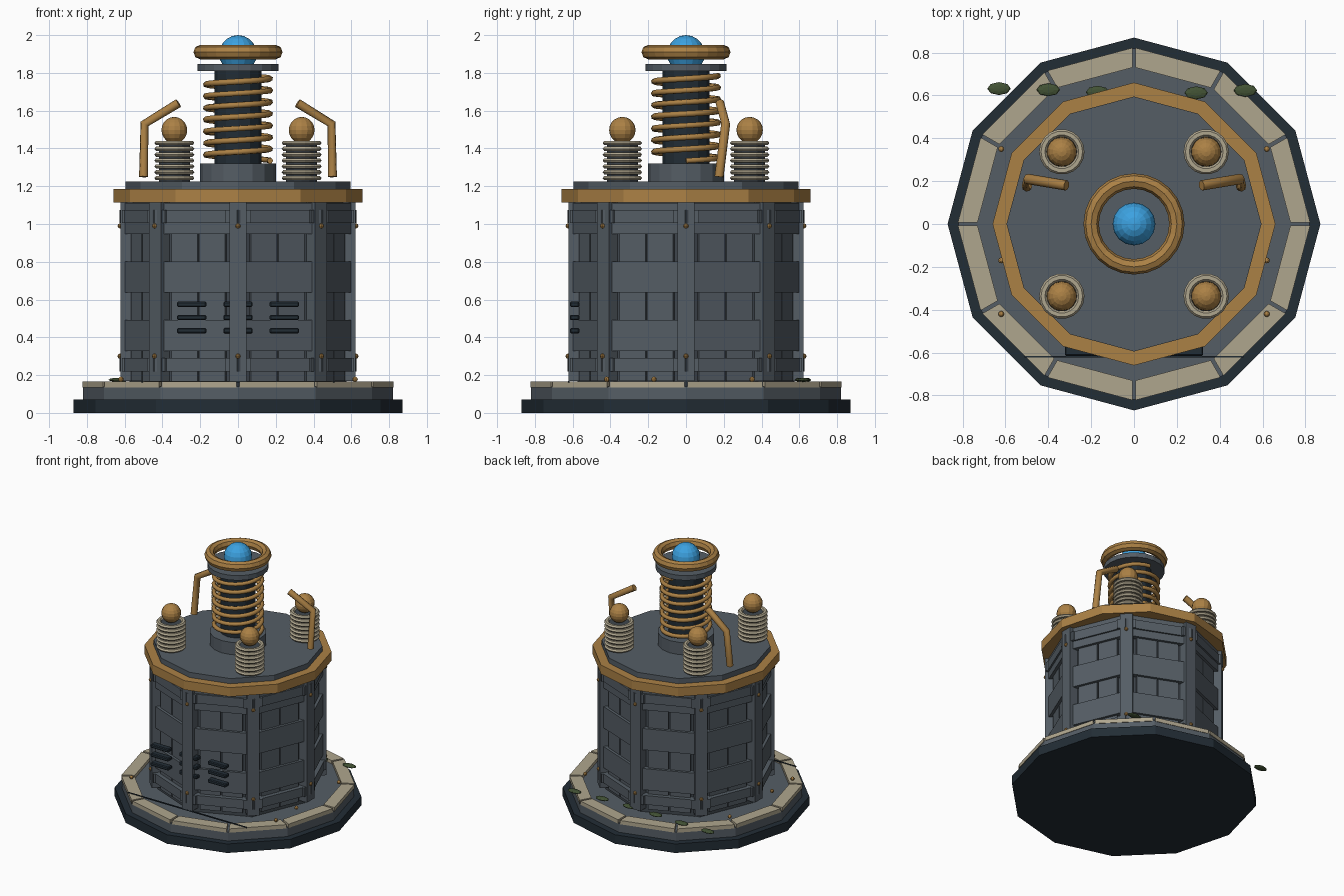
import bpy, bmesh, math
from mathutils import Matrix, Vector

cube = bpy.data.objects.get("Cube")
if cube:
    bpy.data.objects.remove(cube, do_unlink=True)


def material(name, rgb):
    m = bpy.data.materials.new(name)
    m.use_nodes = True
    m.diffuse_color = (*rgb, 1)
    m.node_tree.nodes["Principled BSDF"].inputs["Base Color"].default_value = (*rgb, 1)
    return m


SLATE = material("slate", (0.09, 0.11, 0.13))
DARK_SLATE = material("dark slate", (0.05, 0.062, 0.075))
NAVY = material("dark navy", (0.016, 0.026, 0.036))
BRASS = material("brass", (0.41, 0.22, 0.06))
STONE = material("pale stone", (0.43, 0.38, 0.27))
BLUE = material("glowing blue", (0.045, 0.36, 0.75))
GREEN = material("moss green", (0.055, 0.085, 0.035))


def finish(name, bm, mat):
    bmesh.ops.recalc_face_normals(bm, faces=bm.faces)
    mesh = bpy.data.meshes.new(name)
    bm.to_mesh(mesh)
    bm.free()
    mesh.materials.append(mat)
    ob = bpy.data.objects.new(name, mesh)
    bpy.context.collection.objects.link(ob)
    return ob


def move(x, y, z):
    return Matrix.Translation((x, y, z))


def turn(angle):
    return Matrix.Rotation(angle, 4, "Z")


def add_box(bm, size, frame):
    bmesh.ops.create_cube(bm, size=1, matrix=frame @ Matrix.Diagonal((*size, 1)))


def prism(name, sides, radius, z0, z1, mat, x=0, y=0):
    bm = bmesh.new()
    bmesh.ops.create_cone(bm, cap_ends=True, segments=sides, radius1=radius, radius2=radius,
                          depth=z1 - z0, matrix=move(x, y, (z0 + z1) / 2))
    return finish(name, bm, mat)


def ball(name, radius, centre, mat, scale=(1, 1, 1), u=16, v=10):
    bm = bmesh.new()
    bmesh.ops.create_uvsphere(bm, u_segments=u, v_segments=v, radius=radius,
                              matrix=move(*centre) @ Matrix.Diagonal((*scale, 1)))
    return finish(name, bm, mat)


def lathe(name, profile, sides, mat, x=0, y=0):
    """Revolve a closed (radius, height) profile about an upright axis."""
    bm = bmesh.new()
    rings = [[bm.verts.new((x + r * math.cos(a), y + r * math.sin(a), z)) for r, z in profile]
             for a in (math.tau * i / sides for i in range(sides))]
    n = len(profile)
    for i in range(sides):
        a, b = rings[i], rings[(i + 1) % sides]
        for j in range(n):
            k = (j + 1) % n
            bm.faces.new((a[j], b[j], b[k], a[k]))
    return finish(name, bm, mat)


def oval(major, height, rx, rz, n):
    return [(major + rx * math.cos(math.tau * i / n), height + rz * math.sin(math.tau * i / n))
            for i in range(n)]


def tube(name, points, radius, mat, resolution=2):
    curve = bpy.data.curves.new(name, "CURVE")
    curve.dimensions = "3D"
    curve.bevel_depth = radius
    curve.bevel_resolution = resolution
    curve.use_fill_caps = True
    spline = curve.splines.new("POLY")
    spline.points.add(len(points) - 1)
    for p, co in zip(spline.points, points):
        p.co = (*co, 1)
    curve.materials.append(mat)
    ob = bpy.data.objects.new(name, curve)
    bpy.context.collection.objects.link(ob)


# Stepped foundation with a ring of paving slabs
prism("foundation", 12, 0.87, 0, 0.07, NAVY)
prism("plinth", 12, 0.82, 0.07, 0.14, SLATE)
bm = bmesh.new()
for i in range(12):
    corners = []
    for r, end, sign in ((0.73, i, 1), (0.822, i, 1), (0.822, i + 1, -1), (0.73, i + 1, -1)):
        a = math.tau * end / 12
        along = Vector((-math.sin(a), math.cos(a), 0)) * 0.008 * sign
        corners.append(Vector((r * math.cos(a), r * math.sin(a), 0)) + along)
    low = [bm.verts.new((c.x, c.y, 0.135)) for c in corners]
    high = [bm.verts.new((c.x, c.y, 0.165)) for c in corners]
    bm.faces.new(low[::-1])
    bm.faces.new(high)
    for j in range(4):
        k = (j + 1) % 4
        bm.faces.new((low[j], low[k], high[k], high[j]))
finish("paving_slabs", bm, STONE)

# Octagonal body: dark core, recessed slats, cross bars and end bands
prism("body_core", 8, 0.575, 0.14, 1.13, DARK_SLATE)
slats, bars, bands = bmesh.new(), bmesh.new(), bmesh.new()
for i in range(8):
    spin = turn(math.tau * (i + 0.5) / 8)
    for side in (-1, 1):
        add_box(slats, (0.06, 0.148, 0.9), spin @ move(0.52, side * 0.079, 0.62))
    for z in (0.41, 0.72, 1.03):
        add_box(bars, (0.06, 0.375, 0.165), spin @ move(0.54, 0, z))
    for z in (0.255, 1.04):
        add_box(bands, (0.06, 0.47, 0.07), spin @ move(0.552, 0, z))
finish("wall_slats", slats, SLATE)
finish("cross_bars", bars, SLATE)
finish("end_bands", bands, SLATE)

# Corner posts with brass rivets
posts, rivets = bmesh.new(), bmesh.new()
for i in range(8):
    spin = turn(math.tau * i / 8)
    add_box(posts, (0.07, 0.09, 0.95), spin @ move(0.588, 0, 0.645))
    for z in (0.255, 1.04):
        for side in (-1, 1):
            add_box(posts, (0.06, 0.035, 0.07), spin @ move(0.585, side * 0.05, z))
    for z in (0.3, 0.99):
        bmesh.ops.create_uvsphere(rivets, u_segments=8, v_segments=4, radius=0.014,
                                  matrix=spin @ move(0.624, 0, z))
for x, y in ((-0.62, 0.35), (0.62, 0.35), (-0.62, -0.17), (0.62, -0.17), (-0.62, -0.42), (0.62, -0.42)):
    bmesh.ops.create_uvsphere(rivets, u_segments=8, v_segments=6, radius=0.014, matrix=move(x, y, 0.178))
finish("corner_posts", posts, SLATE)
finish("rivets", rivets, BRASS)

# Front vents and the thin seam at their foot
bm = bmesh.new()
for x in (-0.245, 0, 0.245):
    for z in (0.435, 0.505, 0.575):
        add_box(bm, (0.155, 0.05, 0.028), move(x, -0.59, z))
vents = finish("vents", bm, NAVY)
bevel = vents.modifiers.new("soft_edges", "BEVEL")
bevel.width = 0.006
bm = bmesh.new()
add_box(bm, (1.02, 0.008, 0.008), move(0, -0.62, 0.166))
finish("floor_seam", bm, NAVY)

# Brass collar and roof deck
prism("brass_collar", 12, 0.66, 1.115, 1.185, BRASS)
prism("roof_deck", 12, 0.595, 1.18, 1.225, SLATE)

# Central column with coil, cap, halo and orb
prism("column_base", 16, 0.2, 1.22, 1.32, SLATE)
prism("column", 12, 0.125, 1.32, 1.82, NAVY)
TURNS, STEPS = 7.25, 24
count = int(TURNS * STEPS)
coil = []
for i in range(count + 1):
    a = math.tau * i / STEPS
    coil.append((0.17 * math.cos(a), 0.17 * math.sin(a), 1.335 + 0.45 * i / count))
tube("coil", coil, 0.016, BRASS, 1)
prism("column_cap", 20, 0.215, 1.81, 1.847, SLATE)
lathe("halo_ring", oval(0.2, 1.91, 0.036, 0.038, 8), 24, BRASS)
ball("orb", 0.1, (0, 0, 1.9), BLUE)

# Four ribbed insulators with brass knobs
for x in (-0.337, 0.337):
    for y in (-0.337, 0.337):
        prism("insulator_core", 12, 0.082, 1.22, 1.43, DARK_SLATE, x, y)
        for i in range(7):
            lathe("insulator_rib", oval(0.088, 1.243 + i * 0.031, 0.018, 0.013, 6), 18, STONE, x, y)
        ball("insulator_knob", 0.07, (x, y, 1.497), BRASS, u=14)

# Bent side conductors
for s in (-1, 1):
    tube("side_conductor", [(s * 0.5, 0.175, 1.25), (s * 0.495, 0.21, 1.53), (s * 0.315, 0.18, 1.64)],
         0.024, BRASS)

# Moss tufts along the back
for i in range(6):
    ball("moss_tuft", 0.055, (-0.63 + 0.23 * i, 0.62 + 0.012 * math.cos(i), 0.175), GREEN,
         (1, 0.55, 0.2), 8, 6)
